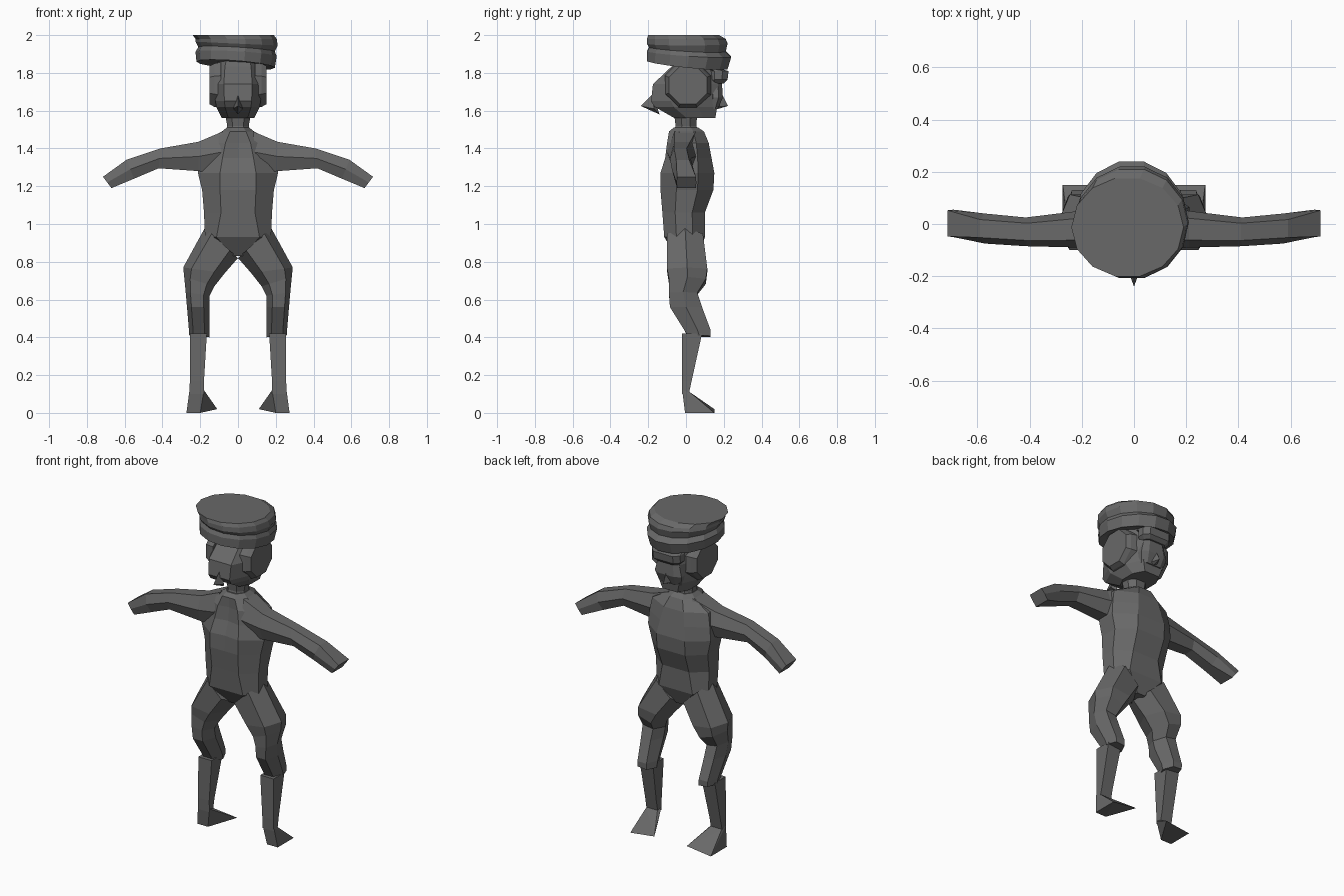
import bpy, bmesh, math
from mathutils import Vector

cube = bpy.data.objects.get("Cube")
if cube:
    bpy.data.objects.remove(cube, do_unlink=True)

grey = bpy.data.materials.new("dark grey")
grey.use_nodes = True
COLOUR = (0.14, 0.14, 0.14, 1)
grey.diffuse_color = COLOUR
grey.node_tree.nodes["Principled BSDF"].inputs["Base Color"].default_value = COLOUR


def finish(name, bm, mirror=False):
    bmesh.ops.recalc_face_normals(bm, faces=bm.faces)
    mesh = bpy.data.meshes.new(name)
    bm.to_mesh(mesh)
    bm.free()
    mesh.materials.append(grey)
    obj = bpy.data.objects.new(name, mesh)
    bpy.context.collection.objects.link(obj)
    if mirror:
        obj.modifiers.new("mirror", "MIRROR")
    return obj


def loft(name, rings, mirror=False):
    """Skin a list of equal-length point rings and close both ends."""
    bm = bmesh.new()
    rows = [[bm.verts.new(p) for p in ring] for ring in rings]
    n = len(rows[0])
    for a, b in zip(rows, rows[1:]):
        for i in range(n):
            j = (i + 1) % n
            bm.faces.new((a[i], a[j], b[j], b[i]))
    bm.faces.new(rows[0])
    bm.faces.new(rows[-1])
    return finish(name, bm, mirror)


def hull(name, points, mirror=False):
    bm = bmesh.new()
    for p in points:
        bm.verts.new(p)
    bmesh.ops.convex_hull(bm, input=bm.verts)
    return finish(name, bm, mirror)


def body_ring(z, half, front, back, flat=0.5, dip=0.0):
    """Symmetric ten-sided section; dip pushes the spine line inwards."""
    a = half * flat
    mid = (front + back) / 2
    q = (back - front) * 0.2
    right = [(a, front, z), (half, mid - q, z), (half, mid + q, z), (a, back, z)]
    left = [(-x, y, w) for x, y, w in reversed(right)]
    return [(0, front + dip, z)] + right + [(0, back, z)] + left


def leg_ring(xi, xo, front, back, zi, zo):
    """Six-sided section that slopes from the inner to the outer side."""
    mid = (front + back) / 2
    plan = [(0, mid), (0.25, front), (0.8, front), (1, mid), (0.8, back), (0.25, back)]
    return [(xi + (xo - xi) * t, y, zi + (zo - zi) * t) for t, y in plan]


def arm_ring(top, bottom, front, back, flat=0.6):
    """Six-sided section across the arm; top and bottom are (x, z)."""
    top, bottom = Vector(top), Vector(bottom)
    mid, half = (front + back) / 2, (back - front) / 2
    plan = [(0, -flat), (0.5, -1), (1, -flat), (1, flat), (0.5, 1), (0, flat)]
    ring = []
    for t, s in plan:
        p = top.lerp(bottom, t)
        ring.append((p.x, mid + s * half, p.y))
    return ring


# Torso from crotch to shoulders
loft("torso", [
    body_ring(0.83, 0.05, -0.05, 0.06),
    body_ring(0.93, 0.175, -0.115, 0.10, 0.65),
    body_ring(1.06, 0.18, -0.125, 0.10),
    body_ring(1.18, 0.19, -0.135, 0.145),
    body_ring(1.27, 0.212, -0.135, 0.15, 0.45, 0.01),
    body_ring(1.35, 0.205, -0.11, 0.135, 0.4, 0.015),
    body_ring(1.43, 0.19, -0.10, 0.12, 0.35, 0.015),
    body_ring(1.49, 0.085, -0.09, 0.095, 0.5),
    body_ring(1.51, 0.06, -0.065, 0.065, 0.5),
])
loft("neck", [
    body_ring(1.46, 0.065, -0.07, 0.07),
    body_ring(1.52, 0.057, -0.055, 0.055),
    body_ring(1.60, 0.072, -0.065, 0.06),
])

# Arms, held out and sloping down
loft("arms", [
    arm_ring((0.08, 1.49), (0.10, 1.27), -0.10, 0.09),
    arm_ring((0.21, 1.435), (0.21, 1.28), -0.09, 0.05),
    arm_ring((0.41, 1.40), (0.42, 1.295), -0.085, 0.025),
    arm_ring((0.59, 1.34), (0.55, 1.24), -0.075, 0.04),
    arm_ring((0.715, 1.25), (0.67, 1.19), -0.05, 0.055, 0.95),
], mirror=True)

# Legs: baggy thighs, thin shins, fanned feet
loft("thighs", [
    leg_ring(0.0, 0.175, -0.10, 0.09, 0.82, 0.98),
    leg_ring(0.07, 0.29, -0.10, 0.113, 0.74, 0.77),
    leg_ring(0.125, 0.285, -0.09, 0.105, 0.67, 0.72),
    leg_ring(0.15, 0.277, -0.09, 0.06, 0.62, 0.64),
    leg_ring(0.152, 0.27, -0.085, 0.085, 0.56, 0.56),
    leg_ring(0.15, 0.26, -0.01, 0.13, 0.44, 0.44),
    leg_ring(0.15, 0.258, 0.01, 0.13, 0.40, 0.41),
], mirror=True)
loft("shins", [
    [(xi, f, z), (xo, f, z), (xo, b, z), (xi, b, z)]
    for xi, xo, f, b, z in [
        (0.165, 0.255, -0.02, 0.085, 0.42),
        (0.18, 0.255, -0.022, 0.03, 0.17),
        (0.18, 0.257, -0.02, 0.015, 0.10)]
], mirror=True)
hull("feet", [
    (0.18, -0.02, 0.12), (0.257, -0.02, 0.12),
    (0.18, 0.02, 0.11), (0.255, 0.02, 0.11),
    (0.20, -0.005, 0), (0.273, -0.005, 0),
    (0.11, 0.15, 0.02), (0.273, 0.15, 0.0),
], mirror=True)

# Head with its tuft, side hair and face
loft("head", [
    body_ring(1.56, 0.085, -0.06, 0.155, 0.6),
    body_ring(1.62, 0.115, -0.165, 0.165, 0.6),
    body_ring(1.65, 0.12, -0.185, 0.165, 0.6),
    body_ring(1.74, 0.125, -0.175, 0.17, 0.6),
    body_ring(1.835, 0.115, -0.075, 0.14, 0.6),
    body_ring(1.88, 0.10, -0.06, 0.13, 0.6),
])
hull("hair_tuft", [
    (0, -0.24, 1.625), (0, -0.175, 1.69), (-0.025, -0.17, 1.61),
    (0.025, -0.17, 1.61), (0, -0.14, 1.58),
])


def side_ring(x, scale):
    ring = []
    for i in range(8):
        a = math.tau * (i + 0.5) / 8
        ring.append((x, 0.01 + 0.115 * scale * math.cos(a),
                     1.735 + 0.115 * scale * math.sin(a)))
    return ring


loft("side_hair", [side_ring(0.09, 1.15), side_ring(0.125, 1.08), side_ring(0.152, 0.95)],
     mirror=True)
loft("brow", [
    body_ring(1.745, 0.075, 0.12, 0.20, 0.7),
    body_ring(1.765, 0.095, 0.12, 0.22, 0.7),
    body_ring(1.81, 0.095, 0.12, 0.225, 0.7),
    body_ring(1.825, 0.085, 0.10, 0.17, 0.7),
])
loft("cheeks", [
    body_ring(1.61, 0.075, 0.12, 0.17, 0.6),
    body_ring(1.67, 0.09, 0.12, 0.195, 0.6),
    body_ring(1.75, 0.07, 0.12, 0.19, 0.6),
])
hull("nose", [
    (0, 0.222, 1.625), (0, 0.185, 1.70), (-0.025, 0.165, 1.62),
    (0.025, 0.165, 1.62), (0, 0.14, 1.60),
])


# Soft hat, tilted along its lower edge
def hat_ring(x0, x1, y0, y1, z, lean_x=0.0, lean_y=0.0, sides=14):
    cx, cy = (x0 + x1) / 2, (y0 + y1) / 2
    ring = []
    for i in range(sides):
        a = math.tau * i / sides
        u, v = math.cos(a), math.sin(a)
        ring.append((cx + u * (x1 - x0) / 2, cy + v * (y1 - y0) / 2,
                     z + u * lean_x + v * lean_y))
    return ring


loft("hat", [
    hat_ring(-0.17, 0.16, -0.16, 0.18, 1.85, -0.01, -0.02),
    hat_ring(-0.22, 0.195, -0.212, 0.225, 1.843, -0.016, -0.022),
    hat_ring(-0.225, 0.205, -0.212, 0.245, 1.90, -0.012, -0.015),
    hat_ring(-0.21, 0.195, -0.20, 0.215, 1.925, -0.012, -0.012),
    hat_ring(-0.225, 0.21, -0.212, 0.225, 1.955, -0.01, 0),
    hat_ring(-0.225, 0.205, -0.212, 0.215, 1.98, 0, 0),
    hat_ring(-0.24, 0.19, -0.205, 0.18, 2.0),
])
